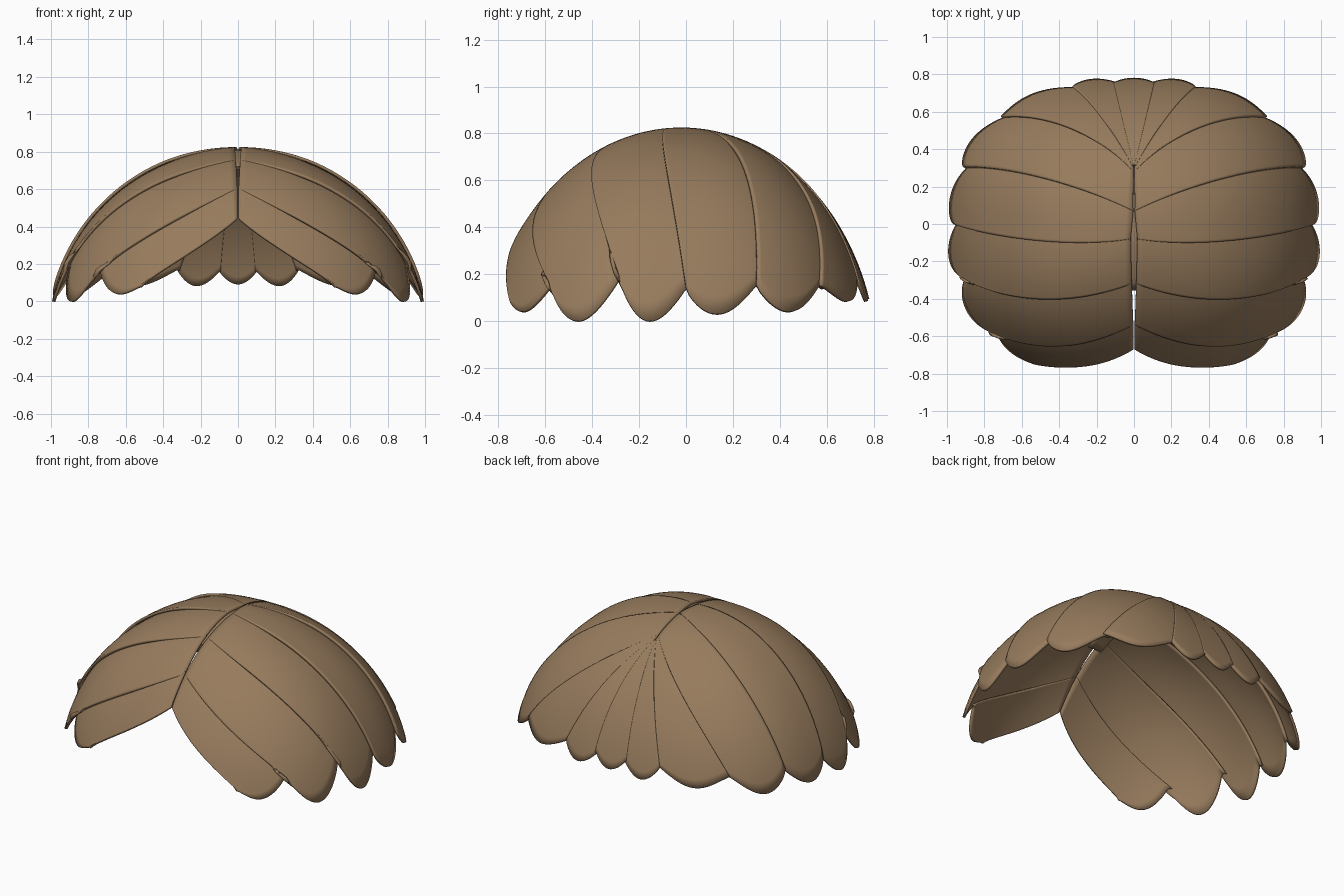
import bpy, bmesh, math
from mathutils import Vector

if "Cube" in bpy.data.objects:
    bpy.data.objects.remove(bpy.data.objects["Cube"])

AX, AY, AZ = 1.02, 0.84, 1.03      # dome radii
CY, CZ, EXP = -0.02, -0.2, 2.4     # dome centre and plan squareness

brown = bpy.data.materials.new("warm brown")
brown.diffuse_color = (0.31, 0.2, 0.11, 1)
brown.use_nodes = True
brown.node_tree.nodes["Principled BSDF"].inputs["Base Color"].default_value = brown.diffuse_color


def norm(a, b):
    return (abs(a) ** EXP + abs(b) ** EXP) ** (1 / EXP)


def polar(z):
    return math.acos(min(1, (z - CZ) / AZ))


def flat(x, y, z=None):
    """Unwrap a dome point to the plane; without z it is read from the plan."""
    a, b = x / AX, (y - CY) / AY
    r = max(norm(a, b), 1e-6)
    phi = math.asin(min(r, 1)) if z is None else polar(z)
    return Vector((a / r * phi, b / r * phi))


def dome(p, lift=0.0):
    """Wrap a point of the unwrapped plane back on the dome."""
    phi = norm(p.x, p.y)
    k = math.sin(phi) / phi if phi > 1e-6 else 1
    s = 1 + lift
    return Vector((AX * p.x * k * s, CY + AY * p.y * k * s, CZ + AZ * math.cos(phi) * s))


def along(edge, u):
    """Smooth curve through the three points of an edge."""
    a, m, b = edge
    return a * (2 * u - 1) * (u - 1) + m * 4 * u * (1 - u) + b * u * (2 * u - 1)


def make_sheet(name, point, nu, nv, thickness, mirror):
    bm = bmesh.new()
    g = [[bm.verts.new(point(i / nu, j / nv)) for j in range(nv + 1)] for i in range(nu + 1)]
    for i in range(nu):
        for j in range(nv):
            bm.faces.new((g[i][j], g[i][j + 1], g[i + 1][j + 1], g[i + 1][j]))
    bmesh.ops.remove_doubles(bm, verts=bm.verts, dist=0.0004)
    bm.normal_update()
    mid = Vector((0, CY, CZ))
    if sum(f.normal.dot(f.calc_center_median() - mid) * f.calc_area() for f in bm.faces) < 0:
        bmesh.ops.reverse_faces(bm, faces=bm.faces)
    me = bpy.data.meshes.new(name)
    bm.to_mesh(me)
    bm.free()
    me.materials.append(brown)
    ob = bpy.data.objects.new(name, me)
    bpy.context.collection.objects.link(ob)
    if mirror:
        ob.modifiers.new("mirror", 'MIRROR').use_clip = False
        ob.modifiers["mirror"].use_mirror_merge = False
    sol = ob.modifiers.new("thickness", 'SOLIDIFY')
    sol.thickness, sol.offset = thickness, -1
    bpy.ops.object.select_all(action='DESELECT')
    bpy.context.view_layer.objects.active = ob
    ob.select_set(True)
    bpy.ops.object.shade_smooth_by_angle(angle=math.radians(40))
    return ob


def make_lobe(name, e0, e1, tip_z, peak, start=0.0, end=1.1, mirror=True, lift=(0.008, -0.012)):
    power = math.log(0.5) / math.log(peak)

    def point(u, t):
        v = start + (end - start) * t
        p = along(e0, u).lerp(along(e1, u), v)
        w = min(max(v, 0), 1)
        bump = math.sin(math.pi * w ** power) ** 0.85 if 0 < w < 1 else 0
        root = e0[2].lerp(e1[2], v)
        ext = polar(tip_z) - norm(root.x, root.y)
        r = norm(p.x, p.y)
        if r > 1e-6:
            p = p * (1 + ext * bump * u ** 4 / r)
        if mirror:
            p.x = max(p.x, 0.004)
        tilt = lift[0] + (lift[1] - lift[0]) * t
        return dome(p, tilt * min(1, u * 2.5))

    return make_sheet(name, point, 26, 28, 0.016, mirror)


# Seams between neighbouring lobes, from the crown line to the rim
seams = [
    (flat(0.004, -0.69, 0.45), flat(0.25, -0.77, 0.27), flat(0.52, -0.75, 0.09)),
    (flat(0.004, -0.54), flat(0.40, -0.65), flat(0.77, -0.60, 0.17)),
    (flat(0.012, -0.32), flat(0.50, -0.40), flat(0.93, -0.29, 0.20)),
    (flat(0.018, -0.08), flat(0.50, -0.09), flat(0.98, 0.00, 0.15)),
    (flat(0.004, 0.07), flat(0.50, 0.25), flat(0.93, 0.31, 0.16)),
    (flat(0.002, 0.28), flat(0.35, 0.52), flat(0.74, 0.60, 0.16)),
    (flat(0.002, 0.30), flat(0.18, 0.58), flat(0.33, 0.74, 0.18)),
    (flat(0.002, 0.31), flat(0.06, 0.58), flat(0.10, 0.76, 0.17)),
]

# Paired lobes: name, tip height, where the tip sits between its seams
lobes = [
    ("front_lobe", 0.045, 0.42), ("front_side_lobe", 0.005, 0.50),
    ("middle_side_lobe", 0.005, 0.48), ("rear_side_lobe", 0.035, 0.42),
    ("rear_corner_lobe", 0.045, 0.42), ("back_lobe", 0.09, 0.5),
    ("small_back_lobe", 0.09, 0.5),
]
for i, (name, tip, peak) in enumerate(lobes):
    make_lobe(name, seams[i], seams[i + 1], tip, peak, end=1.03 if i > 4 else 1.1,
              lift=(0.008, -0.012) if i < 5 else (0.004, -0.004))

# Single lobe at the middle of the back
last = seams[-1]
other = tuple(Vector((-p.x, p.y)) for p in last)
make_lobe("center_back_lobe", last, other, 0.10, 0.5, start=-0.05, end=1.05,
          mirror=False, lift=(-0.002, -0.002))

# Backing under the crown groove
make_sheet("crown_backing",
           lambda u, v: dome(flat(-0.05 + 0.1 * v, -0.36 + 0.7 * u), -0.014),
           16, 4, 0.006, False)

# Rest the lowest tip on the ground
low = min(v.co.z for o in bpy.context.scene.objects for v in o.data.vertices)
for o in bpy.context.scene.objects:
    for v in o.data.vertices:
        v.co.z -= low
